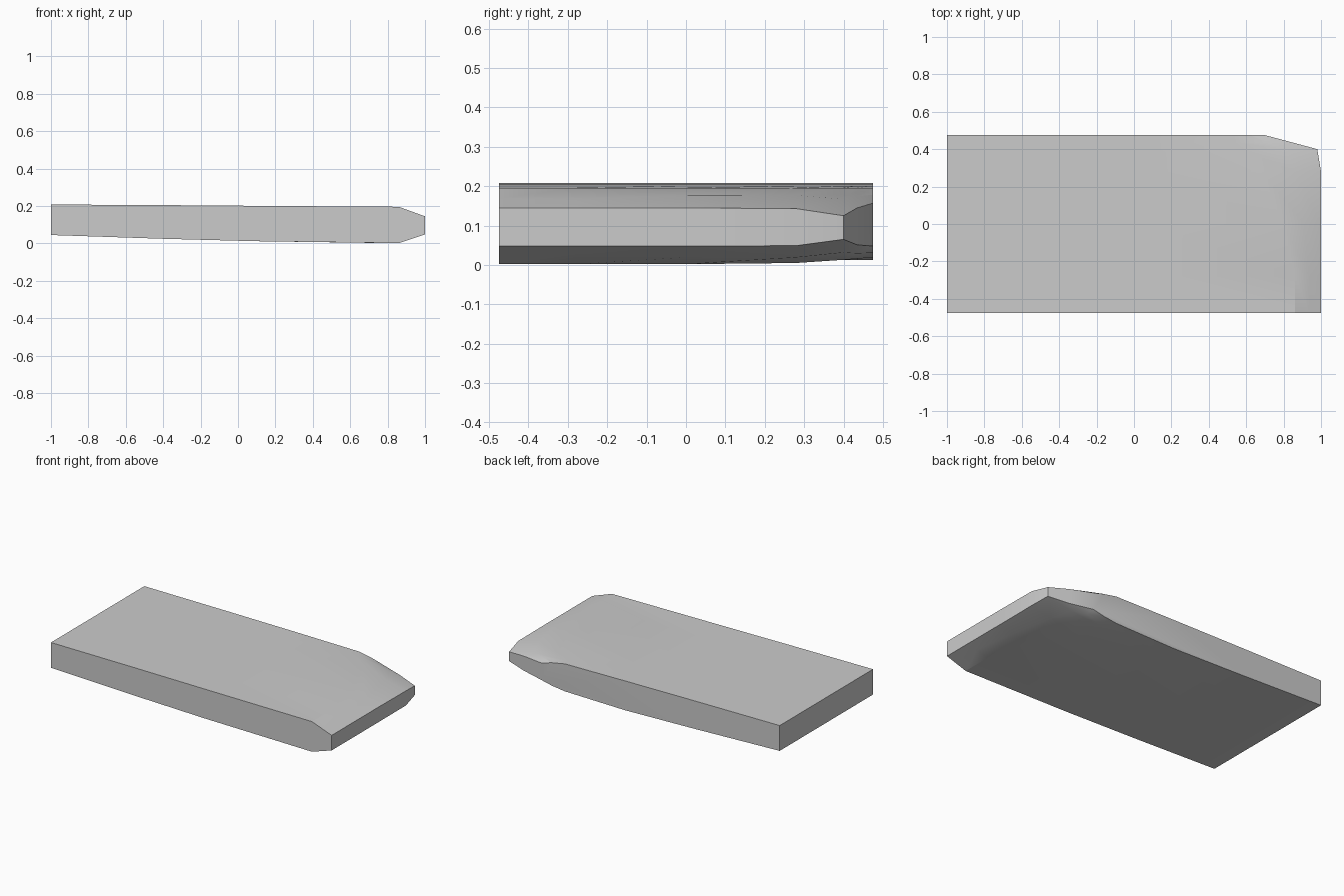
import bpy, bmesh

cube = bpy.data.objects.get("Cube")
if cube:
    bpy.data.objects.remove(cube)

grey = bpy.data.materials.new("plain_grey")
grey.use_nodes = True
colour = (0.6, 0.6, 0.6, 1)
grey.diffuse_color = colour
grey.node_tree.nodes["Principled BSDF"].inputs["Base Color"].default_value = colour

# Fixed stations along the slab: x, bottom z, top z
BODY = [(-1, 0.045, 0.208), (-0.4, 0.025, 0.205), (0.1, 0.012, 0.201)]

# Sections: y, shoulder x, shoulder bottom, edge x, edge bottom, edge top, bulge
SECTIONS = [
    (-0.475, 0.86, 0.002, 1.0, 0.048, 0.145, 0),
    (-0.28, 0.86, 0.002, 1.0, 0.048, 0.145, 0),
    (0.0, 0.80, 0.002, 1.0, 0.048, 0.145, 0.008),
    (0.28, 0.68, 0.005, 1.0, 0.049, 0.143, 0.01),
    (0.40, 0.58, 0.013, 0.98, 0.065, 0.125, 0.01),
    (0.435, 0.55, 0.016, 0.85, 0.051, 0.145, 0.006),
    (0.475, 0.53, 0.019, 0.70, 0.048, 0.157, 0.004),
]


def section_loop(bm, y, xs, low, xe, edge_low, edge_top, bulge):
    """One closed cross-section: bottom outwards, then top back."""
    high = 0.196
    t = 0.55
    xm = xs + (xe - xs) * t
    mid_low = low + (edge_low - low) * t - bulge
    mid_top = high + (edge_top - high) * t + bulge
    stations = BODY + [(xs, low, high), (xm, mid_low, mid_top), (xe, edge_low, edge_top)]
    bottom = [(x, y, b) for x, b, _ in stations]
    top = [(x, y, h) for x, _, h in reversed(stations)]
    return [bm.verts.new(p) for p in bottom + top]


# Loft the slab through its sections and cap both ends
bm = bmesh.new()
loops = [section_loop(bm, *s) for s in SECTIONS]
n = len(loops[0])
for a, b in zip(loops, loops[1:]):
    for i in range(n):
        j = (i + 1) % n
        bm.faces.new((a[i], a[j], b[j], b[i]))
bm.faces.new(loops[0])
bm.faces.new(loops[-1])
bmesh.ops.recalc_face_normals(bm, faces=bm.faces)
mesh = bpy.data.meshes.new("slab")
bm.to_mesh(mesh)
bm.free()
mesh.materials.append(grey)
slab = bpy.data.objects.new("slab", mesh)
bpy.context.collection.objects.link(slab)

# Smooth the rounded corner, keep the rim crisp
bpy.context.view_layer.objects.active = slab
slab.select_set(True)
bpy.ops.object.shade_smooth_by_angle(angle=0.31)
